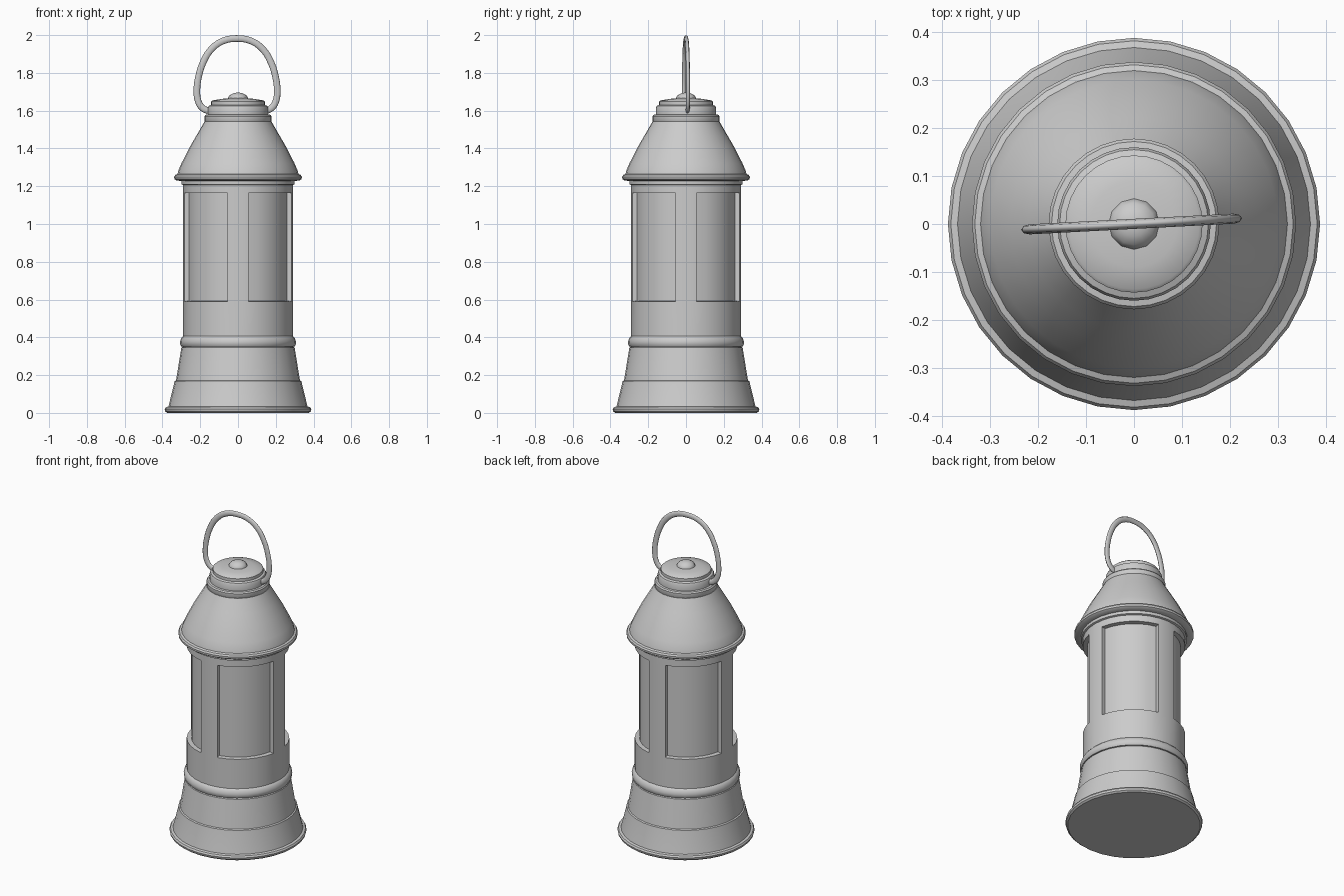
import bpy, bmesh, math

if "Cube" in bpy.data.objects:
    bpy.data.objects.remove(bpy.data.objects["Cube"])

SEG = 32


def finish(obj, angle=32):
    bpy.ops.object.select_all(action='DESELECT')
    obj.select_set(True)
    bpy.context.view_layer.objects.active = obj
    bpy.ops.object.shade_smooth_by_angle(angle=math.radians(angle))


def lathe(name, profile, seg=SEG, edit=None):
    """Spin (radius, z) points around z and cap both ends."""
    bm = bmesh.new()
    rings = []
    for r, z in profile:
        rings.append([bm.verts.new((r * math.cos(2 * math.pi * i / seg),
                                    r * math.sin(2 * math.pi * i / seg), z))
                      for i in range(seg)])
    bands = []
    for a, b in zip(rings, rings[1:]):
        bands.append([bm.faces.new((a[i], a[(i + 1) % seg], b[(i + 1) % seg], b[i]))
                      for i in range(seg)])
    bm.faces.new(rings[0][::-1])
    bm.faces.new(rings[-1])
    bm.normal_update()
    if edit:
        edit(bm, bands)
    mesh = bpy.data.meshes.new(name)
    bm.to_mesh(mesh)
    bm.free()
    obj = bpy.data.objects.new(name, mesh)
    bpy.context.collection.objects.link(obj)
    finish(obj)
    return obj


def recess_windows(bm, bands):
    """Sink four curved panels into the second band of the body."""
    panel_band = bands[1]
    for q in range(4):
        faces = panel_band[q * 8 + 1:q * 8 + 7]
        bmesh.ops.inset_region(bm, faces=faces, thickness=0.002, use_even_offset=True)
        for v in {v for f in faces for v in f.verts}:
            k = 0.264 / math.hypot(v.co.x, v.co.y)
            v.co.x *= k
            v.co.y *= k


# Flared foot with flange, step and bead
lathe("base", [(0.375, 0), (0.385, 0.008), (0.388, 0.02), (0.382, 0.03), (0.368, 0.034),
               (0.338, 0.157), (0.336, 0.168), (0.328, 0.172), (0.300, 0.345),
               (0.292, 0.352)])
lathe("bead_ring", [(0.285, 0.35), (0.300, 0.352), (0.306, 0.362), (0.307, 0.378),
                    (0.301, 0.395), (0.291, 0.406), (0.28, 0.41)])

# Cylindrical body with four recessed windows
lathe("body", [(0.29, 0.38), (0.29, 0.59), (0.29, 1.165), (0.29, 1.22)],
      edit=recess_windows)

# Roof with under-ring and rounded brim
lathe("roof", [(0.288, 1.205), (0.300, 1.21), (0.300, 1.228), (0.325, 1.23),
               (0.337, 1.238), (0.338, 1.25), (0.332, 1.26), (0.320, 1.265),
               (0.315, 1.285), (0.300, 1.32), (0.257, 1.405), (0.222, 1.465),
               (0.193, 1.515), (0.178, 1.542)])

# Stepped cap
lathe("cap", [(0.172, 1.535), (0.178, 1.545), (0.178, 1.57), (0.172, 1.578),
              (0.160, 1.58), (0.160, 1.615), (0.155, 1.625), (0.143, 1.63),
              (0.143, 1.648), (0.136, 1.654), (0.09, 1.662), (0.05, 1.666)])
lathe("knob", [(0.053, 1.655), (0.053, 1.667), (0.044, 1.682), (0.026, 1.692),
               (0.01, 1.695)], seg=12)

# Oval carrying handle: flattened tube along a smooth path
half = [(0.15, 1.598), (0.182, 1.613), (0.206, 1.65), (0.213, 1.705), (0.205, 1.775),
        (0.180, 1.855), (0.137, 1.925), (0.075, 1.969)]
path = [(-x, z) for x, z in half] + [(0, 1.982)] + half[::-1]
curve = bpy.data.curves.new("handle", 'CURVE')
curve.dimensions = '3D'
curve.resolution_u = 3
curve.bevel_depth = 0.0175
curve.bevel_resolution = 2
curve.use_fill_caps = True
spline = curve.splines.new('BEZIER')
spline.bezier_points.add(len(path) - 1)
for p, (x, z) in zip(spline.bezier_points, path):
    p.co = (x, 0, z)
    p.handle_left_type = p.handle_right_type = 'AUTO'
handle = bpy.data.objects.new("handle", curve)
bpy.context.collection.objects.link(handle)
handle.location.x = -0.005
handle.scale.y = 0.6
handle.rotation_euler.z = math.radians(3)
bpy.ops.object.select_all(action='DESELECT')
handle.select_set(True)
bpy.context.view_layer.objects.active = handle
bpy.ops.object.convert(target='MESH')
finish(bpy.context.view_layer.objects.active, 50)
